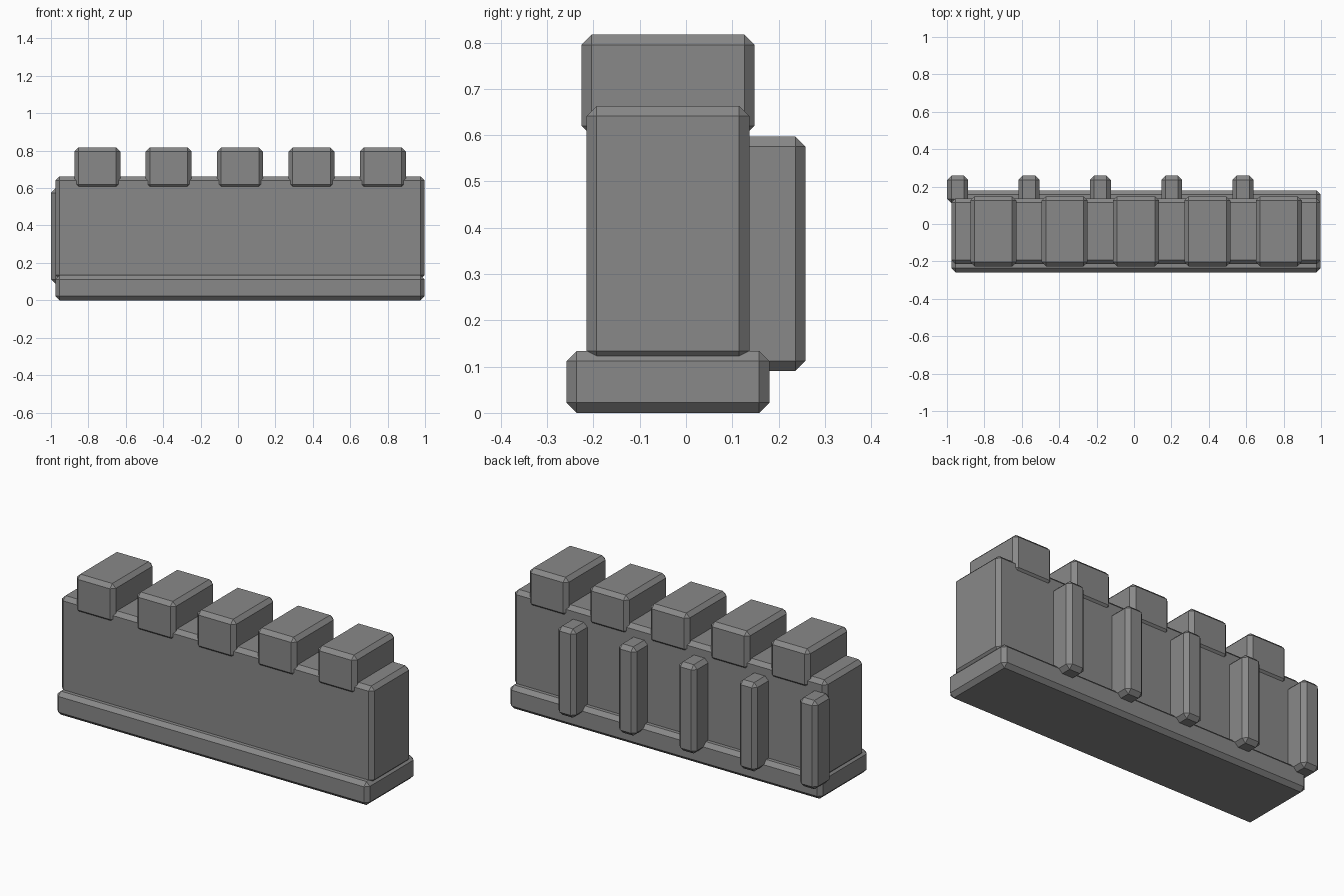
import bpy

if "Cube" in bpy.data.objects:
    bpy.data.objects.remove(bpy.data.objects["Cube"])

stone = bpy.data.materials.new("grey stone")
stone.diffuse_color = (0.25, 0.25, 0.25, 1)
stone.use_nodes = True
stone.node_tree.nodes["Principled BSDF"].inputs["Base Color"].default_value = stone.diffuse_color


def block(name, x, y, z, bevel=0.022):
    """Chamfered box from (min, max) ranges on each axis."""
    lo, hi = zip(x, y, z)
    bpy.ops.mesh.primitive_cube_add(size=1, location=[(a + b) / 2 for a, b in zip(lo, hi)])
    ob = bpy.context.object
    ob.name = name
    ob.scale = [b - a for a, b in zip(lo, hi)]
    bpy.ops.object.transform_apply(location=False, rotation=False, scale=True)
    mod = ob.modifiers.new("chamfer", 'BEVEL')
    mod.width = bevel
    mod.segments = 1
    ob.data.materials.append(stone)
    return ob


# Plinth and wall share the same length
LENGTH = (-0.976, 0.998)
block("plinth", LENGTH, (-0.258, 0.180), (0, 0.134))
block("wall", LENGTH, (-0.215, 0.137), (0.112, 0.663))

# Battlements along the top, buttresses along the back, half a step apart
STEP = 0.3815
for i in range(5):
    cx = 0.011 + (i - 2) * STEP
    block(f"battlement_{i + 1}", (cx - 0.123, cx + 0.123), (-0.226, 0.148), (0.598, 0.817))
    bx = cx - STEP / 2
    block(f"buttress_{i + 1}", (bx - 0.056, bx + 0.056), (0.112, 0.258), (0.090, 0.597))
